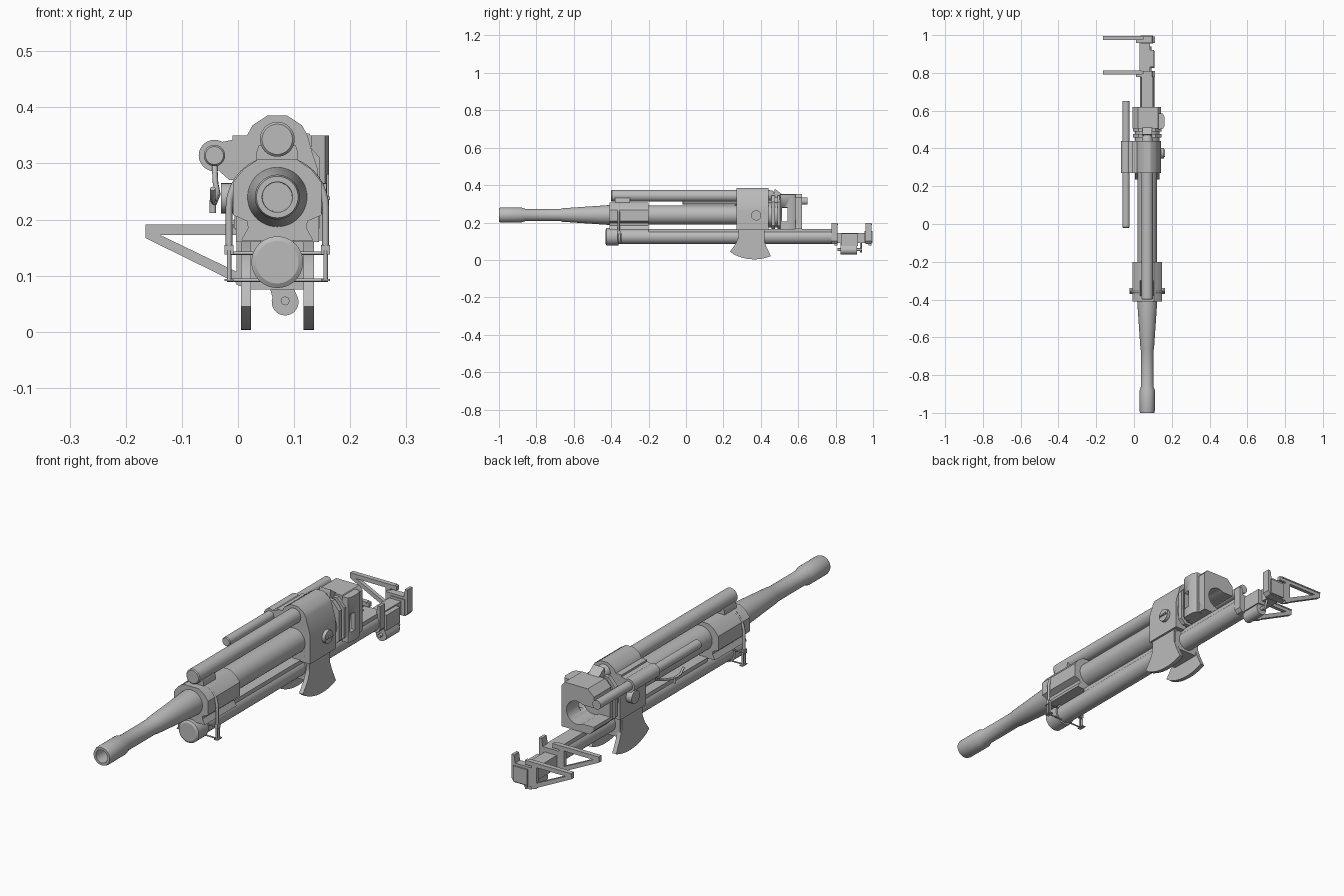
import bpy, bmesh, math
from mathutils import Vector

CX, CZ = 0.07, 0.24          # bore axis
steel = bpy.data.materials.new("steel_grey")
steel.diffuse_color = (0.5, 0.5, 0.5, 1)


def finish(name, bm, smooth=True):
    bmesh.ops.recalc_face_normals(bm, faces=bm.faces)
    me = bpy.data.meshes.new(name)
    bm.to_mesh(me)
    bm.free()
    ob = bpy.data.objects.new(name, me)
    bpy.context.collection.objects.link(ob)
    me.materials.append(steel)
    if smooth:
        bpy.ops.object.select_all(action='DESELECT')
        ob.select_set(True)
        bpy.context.view_layer.objects.active = ob
        bpy.ops.object.shade_smooth_by_angle(angle=math.radians(30))
    return ob


def prism(name, pts, axis, a, b):
    """Extrude a 2D outline along an axis from a to b."""
    place = {'x': lambda u, v, t: (t, u, v),
             'y': lambda u, v, t: (u, t, v),
             'z': lambda u, v, t: (u, v, t)}[axis]
    bm = bmesh.new()
    lo = [bm.verts.new(place(u, v, a)) for u, v in pts]
    hi = [bm.verts.new(place(u, v, b)) for u, v in pts]
    n = len(pts)
    bm.faces.new(lo)
    bm.faces.new(hi)
    for i in range(n):
        bm.faces.new((lo[i], lo[(i + 1) % n], hi[(i + 1) % n], hi[i]))
    return finish(name, bm)


def box(name, x0, x1, y0, y1, z0, z1):
    return prism(name, [(x0, y0), (x1, y0), (x1, y1), (x0, y1)], 'z', z0, z1)


def lathe(name, prof, x, z, n=40):
    """Revolve (y, radius) rings about a lengthwise axis, capped."""
    bm = bmesh.new()
    rings = [[bm.verts.new((x + r * math.cos(2 * math.pi * i / n), y,
                            z + r * math.sin(2 * math.pi * i / n)))
              for i in range(n)] for y, r in prof]
    for p, q in zip(rings, rings[1:]):
        for i in range(n):
            j = (i + 1) % n
            bm.faces.new((p[i], p[j], q[j], q[i]))
    bm.faces.new(rings[0])
    bm.faces.new(rings[-1])
    return finish(name, bm)


def wire(name, pts, r):
    cu = bpy.data.curves.new(name, 'CURVE')
    cu.dimensions = '3D'
    cu.bevel_depth = r
    cu.bevel_resolution = 2
    cu.use_fill_caps = True
    sp = cu.splines.new('POLY')
    sp.points.add(len(pts) - 1)
    for p, c in zip(sp.points, pts):
        p.co = (*c, 1)
    ob = bpy.data.objects.new(name, cu)
    bpy.context.collection.objects.link(ob)
    cu.materials.append(steel)


def arc(cu, cv, r, a0, a1, n):
    return [(cu + r * math.cos(math.radians(a0 + (a1 - a0) * i / n)),
             cv + r * math.sin(math.radians(a0 + (a1 - a0) * i / n)))
            for i in range(n + 1)]


def mirrored(half):
    return [(CX + d, z) for d, z in half] + [(CX - d, z) for d, z in reversed(half)]


# Barrel with hollow muzzle, and its sleeve
lathe("barrel", [(-0.8, 0.026), (-1, 0.027), (-1, 0.037), (-0.99, 0.04), (-0.88, 0.04),
                 (-0.86, 0.033), (-0.67, 0.033), (-0.66, 0.036), (-0.41, 0.053),
                 (-0.40, 0.053), (-0.40, 0.051), (0.27, 0.051)], CX, CZ, 48)
# Recuperator above, recoil cylinder below
lathe("upper_cylinder", [(-0.4, 0.027), (-0.396, 0.031), (0.3, 0.031)], CX, 0.343)
lathe("recoil_cylinder", [(-0.43, 0.038), (-0.425, 0.046), (-0.36, 0.046), (-0.36, 0.039),
                          (0.8, 0.039)], CX, 0.124)
box("recoil_guide", 0.04, 0.1, -0.2, 0.8, 0.145, 0.165)

# Front collar
prism("front_collar", mirrored([(0.035, 0.307), (0.06, 0.29), (0.079, 0.266), (0.079, 0.208),
                                (0.054, 0.197), (0.052, 0.185), (0.064, 0.163)]),
      'y', -0.41, -0.2)
prism("front_saddle", mirrored([(0.033, 0.332), (0.037, 0.32), (0.037, 0.295)]),
      'y', -0.38, -0.3)

# Strap over the collar with feet
arch = [(CX + 0.086, 0.15)] + arc(CX, 0.222, 0.086, 0, 180, 20) + [(CX - 0.086, 0.15)]
wire("collar_strap", [(x, -0.36, z) for x, z in arch], 0.006)
for s in (-1, 1):
    x = CX + s * 0.086
    box("strap_block", x - 0.008, x + 0.008, -0.368, -0.35, 0.138, 0.155)
    for y in (-0.365, -0.35):
        wire("strap_leg", [(x, y, 0.092), (x, y, 0.145)], 0.004)
    box("strap_foot", x - 0.008, x + 0.008, -0.37, -0.34, 0.09, 0.094)
for z in (0.092, 0.14):
    wire("strap_crossbar", [(CX - 0.09, -0.357, z), (CX + 0.09, -0.357, z)], 0.003)

# Cradle, its lower block and toothed elevation sectors
prism("cradle", mirrored([(0.018, 0.385), (0.044, 0.368), (0.054, 0.35), (0.062, 0.32),
                          (0.072, 0.29), (0.074, 0.26), (0.074, 0.16)]), 'y', 0.27, 0.44)
box("cradle_base", 0.01, 0.13, 0.29, 0.42, 0.075, 0.165)
fan = [(0.27, 0.25), (0.27, 0.18), (0.28, 0.15), (0.28, 0.12), (0.265, 0.085), (0.235, 0.045)]
fan += arc(0.365, 0.24, 0.237, 238, 292, 12)[1:]
fan += [(0.43, 0.07), (0.415, 0.11), (0.415, 0.15), (0.44, 0.18), (0.44, 0.25)]
for x0 in (0.005, 0.117):
    prism("elevation_sector", fan, 'x', x0, x0 + 0.018)
# Trunnions
prism("trunnion", arc(0.375, 0.238, 0.027, 0, 345, 23), 'x', -0.03, 0.158)
box("trunnion_key", 0.155, 0.164, 0.355, 0.395, 0.235, 0.241)

# Side cylinder on an arm, with a hanging lever
prism("side_arm", [(-0.045, 0.335), (-0.01, 0.342), (-0.01, 0.35), (0.06, 0.35),
                   (0.06, 0.27), (-0.015, 0.27), (-0.04, 0.292)], 'y', 0.27, 0.44)
lathe("side_cylinder", [(-0.02, 0.016), (-0.016, 0.019), (0.27, 0.019), (0.27, 0.028),
                        (0.44, 0.028), (0.44, 0.019), (0.65, 0.019)], -0.042, 0.314, 32)
wire("lever", [(-0.042, 0.27, 0.3), (-0.04, 0.25, 0.265), (-0.036, 0.2, 0.245),
               (-0.042, 0.14, 0.23), (-0.045, 0.1, 0.235), (-0.045, 0.08, 0.255)], 0.005)
wire("lever_grip", [(-0.045, 0.14, 0.212), (-0.045, 0.14, 0.235)], 0.006)

# Breech: front neck, plate and block open at the left for loading
lathe("breech_neck", [(0.43, 0.066), (0.51, 0.066)], CX, CZ)
oct_plate = mirrored([(0.045, 0.345), (0.076, 0.31), (0.076, 0.185), (0.055, 0.165)])
prism("breech_plate", oct_plate, 'y', 0.458, 0.476)
prism("breech_front", oct_plate, 'y', 0.49, 0.51)
prism("breech_catch", [(0.465, 0.33), (0.475, 0.38), (0.515, 0.35), (0.55, 0.35),
                       (0.55, 0.33)], 'x', 0.045, 0.095)
lathe("upper_cylinder_end", [(0.43, 0.03), (0.46, 0.026), (0.475, 0.016)], CX, 0.345)
c_shape = [(-0.008, 0.28)] + arc(CX, CZ, 0.048, 123, -123, 20) + [
    (-0.008, 0.2), (-0.008, 0.185), (0.012, 0.165), (0.142, 0.165), (0.142, 0.335),
    (0.127, 0.353), (0.02, 0.353), (-0.008, 0.325)]
breech = prism("breech_block", c_shape, 'y', 0.505, 0.62)
rib = prism("breech_side_rib", [(0.13, 0.5), (0.155, 0.505), (0.162, 0.52), (0.162, 0.565),
                                (0.152, 0.585), (0.13, 0.585)], 'z', 0.163, 0.35)
cutter = box("slot_cutter", 0.1, 0.2, 0.512, 0.542, 0.205, 0.28)
cutter.hide_render = True
cutter.hide_viewport = True
for ob in (breech, rib):
    mod = ob.modifiers.new("slot", 'BOOLEAN')
    mod.object = cutter
    mod.solver = 'EXACT'

# Rear rail with two triangular side brackets
box("rear_rail", 0.03, 0.085, 0.79, 0.97, 0.09, 0.145)
tri_bars = [[(-0.165, 0.19), (-0.165, 0.172), (0.05, 0.172), (0.05, 0.19)],
            [(-0.165, 0.185), (-0.165, 0.167), (0.02, 0.076), (0.02, 0.096)],
            [(-0.003, 0.19), (-0.003, 0.084), (0.02, 0.076), (0.02, 0.19)]]
for y in (0.802, 0.984):
    for bar in tri_bars:
        prism("bracket_bar", bar, 'y', y - 0.008, y + 0.008)
    box("bracket_flange", -0.165, 0.04, y - 0.01, y + 0.01, 0.186, 0.191)
    prism("bracket_plate", [(0.01, 0.085), (0.1, 0.085), (0.112, 0.1), (0.112, 0.198),
                            (0.1, 0.198), (0.095, 0.165), (0.01, 0.165)],
          'y', y - 0.025, y + 0.008)
box("rear_block", 0.035, 0.1, 0.955, 0.998, 0.09, 0.155)

# Small motor slung under the rail
axis = Vector((0.4, 0, -0.9)).normalized()
pod = arc(0.084, 0.053, 0.024, -200, 20, 16) + [(0.09, 0.095), (0.052, 0.095)]
prism("rail_motor", pod, 'y', 0.825, 0.915)
box("motor_mount", 0.06, 0.105, 0.83, 0.92, 0.075, 0.14)
wire("motor_shaft", [(0.084, 0.81, 0.055), (0.084, 0.94, 0.055)], 0.008)
wire("motor_link", [(0.084, 0.935, 0.04), (0.07, 0.935, 0.1)], 0.005)
